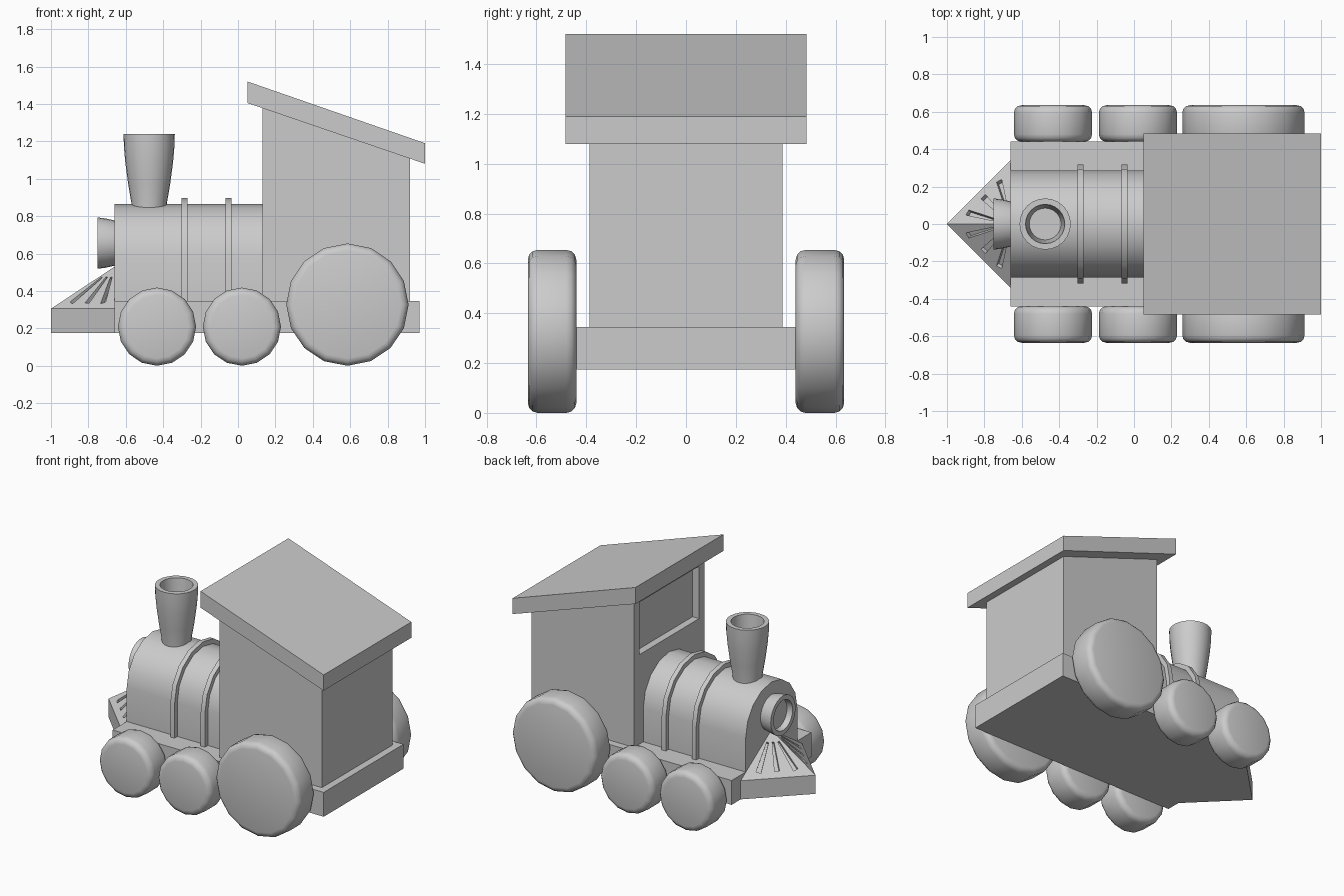
import bpy, bmesh
from math import sin, cos, pi, radians
from mathutils import Vector

if "Cube" in bpy.data.objects:
    bpy.data.objects.remove(bpy.data.objects["Cube"])


def finish(bm, name, smooth=False):
    bmesh.ops.recalc_face_normals(bm, faces=bm.faces)
    me = bpy.data.meshes.new(name)
    bm.to_mesh(me)
    bm.free()
    ob = bpy.data.objects.new(name, me)
    bpy.context.collection.objects.link(ob)
    if smooth:
        bpy.ops.object.select_all(action='DESELECT')
        ob.select_set(True)
        bpy.context.view_layer.objects.active = ob
        bpy.ops.object.shade_smooth_by_angle(angle=radians(40))
    return ob


def loft(name, rings, smooth=False):
    """Skin a list of equal-length point rings and cap both ends."""
    bm = bmesh.new()
    vs = [[bm.verts.new(p) for p in r] for r in rings]
    n = len(vs[0])
    for a, b in zip(vs, vs[1:]):
        for i in range(n):
            j = (i + 1) % n
            bm.faces.new((a[i], a[j], b[j], b[i]))
    bm.faces.new(vs[0])
    bm.faces.new(vs[-1])
    return finish(bm, name, smooth)


def prism_y(name, pts, half):
    return loft(name, [[(x, y, z) for x, z in pts] for y in (-half, half)])


def prism_x(name, pts, x0, x1, smooth=False):
    return loft(name, [[(x, y, z) for y, z in pts] for x in (x0, x1)], smooth)


def box(name, x0, x1, half, z0, z1):
    return prism_y(name, [(x0, z0), (x1, z0), (x1, z1), (x0, z1)], half)


def lathe(name, profile, centre, axis, sides):
    """Revolve (radius, height) points around an axis through centre."""
    d = Vector(axis)
    u = Vector((0, 0, 1)) if abs(d.z) < 0.5 else Vector((1, 0, 0))
    v = d.cross(u)
    rings = []
    for r, h in profile:
        rings.append([Vector(centre) + d * h + u * r * cos(2 * pi * i / sides)
                      + v * r * sin(2 * pi * i / sides) for i in range(sides)])
    return loft(name, rings, True)


def cut(target, cutter):
    mod = target.modifiers.new("cut", 'BOOLEAN')
    mod.operation, mod.solver, mod.object = 'DIFFERENCE', 'EXACT', cutter
    bpy.ops.object.select_all(action='DESELECT')
    target.select_set(True)
    bpy.context.view_layer.objects.active = target
    bpy.ops.object.modifier_apply(modifier=mod.name)
    bpy.data.objects.remove(cutter)


def arch(r, zc=0.58, z0=0.345, seg=8):
    """Boiler section: half circle on straight sides."""
    return [(r, z0)] + [(r * cos(pi * i / seg), zc + r * sin(pi * i / seg))
                        for i in range(seg + 1)] + [(-r, z0)]


# Chassis
box("chassis", -0.66, 0.97, 0.44, 0.175, 0.345)

# Boiler and its bands
prism_x("boiler", arch(0.285), -0.66, 0.14, True)
for i, x in enumerate((-0.285, -0.05)):
    prism_x(f"boiler_band_{i + 1}", arch(0.317), x - 0.016, x + 0.016, True)

# Cab with a recessed front window
cab = prism_y("cab", [(0.13, 0.345), (0.92, 0.345), (0.92, 1.12), (0.13, 1.39)], 0.388)
cut(cab, box("window_cutter", 0.0, 0.18, 0.33, 0.97, 1.335))

# Sloping roof
prism_y("roof", [(0.05, 1.405), (1.0, 1.08), (1.0, 1.19), (0.05, 1.52)], 0.484)

# Chimney, hollow at the top
lathe("chimney", [(0.092, 0.80), (0.095, 0.87), (0.112, 0.97), (0.128, 1.09), (0.135, 1.17),
                  (0.137, 1.24), (0.105, 1.24), (0.085, 1.02)],
      (-0.475, 0, 0), (0, 0, 1), 24)

# Headlamp, flared with a recessed face
lathe("headlamp", [(0.115, -0.02), (0.121, 0.0), (0.132, 0.05), (0.137, 0.09),
                   (0.105, 0.09), (0.10, 0.05)],
      (-0.66, 0, 0.656), (-1, 0, 0), 24)

# Cowcatcher: wedge base with a sloped top
bm = bmesh.new()
plan = [(-0.66, -0.34), (-1.0, 0.0), (-0.66, 0.34)]
lo = [bm.verts.new((x, y, 0.175)) for x, y in plan]
hi = [bm.verts.new((x, y, 0.305)) for x, y in plan]
top = bm.verts.new((-0.66, 0, 0.53))
bm.faces.new(lo)
bm.faces.new((lo[0], lo[2], hi[2], top, hi[0]))
for i in (0, 1):
    bm.faces.new((lo[i], lo[i + 1], hi[i + 1], hi[i]))
    bm.faces.new((hi[i], hi[i + 1], top))
catcher = finish(bm, "cowcatcher")

# Fanned slots cut into both slopes
apex = Vector((-0.66, 0, 0.53))
for side in (-1, 1):
    nose, corner = Vector((-1, 0, 0.305)), Vector((-0.66, 0.34 * side, 0.305))
    n = (nose - apex).cross(corner - apex).normalized()
    if n.z < 0:
        n = -n
    for s in (0.21, 0.5, 0.79):
        d = nose.lerp(corner, s) - apex
        w = d.cross(n).normalized()
        quad = [apex + d * t + w * k for t, k in
                ((0.25, -0.006), (0.25, 0.006), (0.86, 0.016), (0.86, -0.016))]
        cut(catcher, loft("slot_cutter", [[p + n * h for p in quad] for h in (-0.025, 0.03)]))

# Wheels with rounded rims, mirrored to both sides
for name, x, r in (("front_wheel", -0.433, 0.209), ("middle_wheel", 0.021, 0.209),
                   ("rear_wheel", 0.585, 0.327)):
    b = 0.04
    arc = [(r - b + b * sin(a), b - b * cos(a)) for a in (0, pi / 6, pi / 3, pi / 2)]
    profile = arc + [(q, 0.195 - h) for q, h in reversed(arc)]
    for label, side in (("left", 1), ("right", -1)):
        lathe(f"{name}_{label}", profile, (x, 0.44 * side, r), (0, side, 0), 16)
